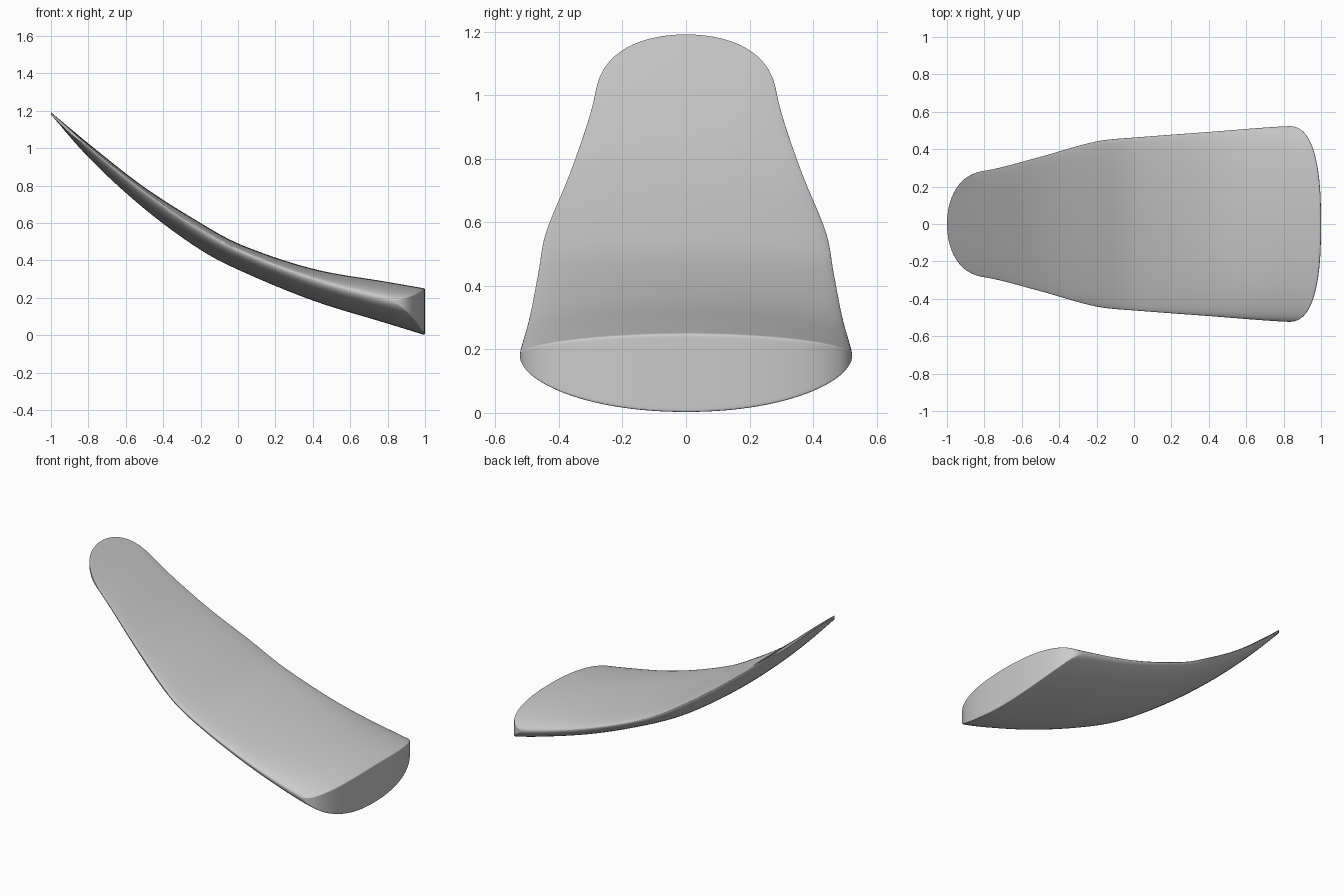
import bpy
import bmesh
from math import sin, cos, pi
from mathutils import Vector

if "Cube" in bpy.data.objects:
    bpy.data.objects.remove(bpy.data.objects["Cube"])

# Lengthwise stations: x, top z, bottom z, rim z, half width
STATIONS = [
    (-1.0, 1.192, 1.18, 1.186, .28),
    (-.8, 1.025, .95, 1.01, .285),
    (-.5, .79, .675, .77, .36),
    (-.2, .6, .455, .565, .443),
    (0, .49, .35, .455, .463),
    (.4, .355, .185, .3, .493),
    (.8, .285, .062, .19, .523),
    (1.0, .25, 0, .16, .525),
]


def profile(x):
    """Smooth interpolation of all station values at x."""
    last = len(STATIONS) - 1
    i = max(k for k in range(last) if k == 0 or STATIONS[k][0] <= x)

    def slope(k, c):
        a, b = STATIONS[max(k - 1, 0)], STATIONS[min(k + 1, last)]
        return (b[c] - a[c]) / (b[0] - a[0])

    p, q = STATIONS[i], STATIONS[i + 1]
    h = q[0] - p[0]
    t = (x - p[0]) / h
    return [p[c] * (1 + 2 * t) * (1 - t) ** 2 + q[c] * t * t * (3 - 2 * t)
            + h * t * (1 - t) * (slope(i, c) * (1 - t) - slope(i + 1, c) * t)
            for c in range(1, 5)]


def point(t, u, upper):
    """Point on the upper or lower shell; ends are rounded in plan."""
    a = abs(u)
    x0 = -.8 - .2 * max(0, 1 - a ** 2.1) ** (1 / 2.1)
    x1 = .82 + .18 * max(0, 1 - a ** 2.6) ** (1 / 2.6)
    x = x0 + t * (x1 - x0)
    top, bottom, rim, width = profile(x)
    bulge = max(0, 1 - u * u) ** .5
    return Vector((x, u * width, rim + ((top if upper else bottom) - rim) * bulge))


def add_grid(bm, rows):
    verts = [[bm.verts.new(p) for p in row] for row in rows]
    for r, s in zip(verts, verts[1:]):
        for j in range(len(r) - 1):
            bm.faces.new((r[j], r[j + 1], s[j + 1], s[j]))


# Curved body: two shells joined by an end wall at each end
bm = bmesh.new()
across = [sin(pi * (k / 28 - .5)) for k in range(29)]
along = [0, .008] + [k / 28 for k in range(1, 28)] + [.98, .992, 1]
for upper in (True, False):
    add_grid(bm, [[point(t, u, upper) for u in across] for t in along])
for t in (0, 1):
    add_grid(bm, [[point(t, u, False).lerp(point(t, u, True), f) for u in across]
                  for f in (0, .06, .3, .5, .7, .94, 1)])
bmesh.ops.remove_doubles(bm, verts=bm.verts, dist=.0005)
bmesh.ops.recalc_face_normals(bm, faces=bm.faces)
mesh = bpy.data.meshes.new("curved_body")
bm.to_mesh(mesh)
bm.free()
body = bpy.data.objects.new("curved_body", mesh)
bpy.context.collection.objects.link(body)
for face in mesh.polygons:
    face.use_smooth = True
subdivision = body.modifiers.new("rounding", 'SUBSURF')
subdivision.levels = subdivision.render_levels = 2

# Plain grey finish
grey = bpy.data.materials.new("light_grey")
grey.use_nodes = True
colour = (.6, .6, .6, 1)
grey.diffuse_color = colour
grey.node_tree.nodes["Principled BSDF"].inputs["Base Color"].default_value = colour
mesh.materials.append(grey)
